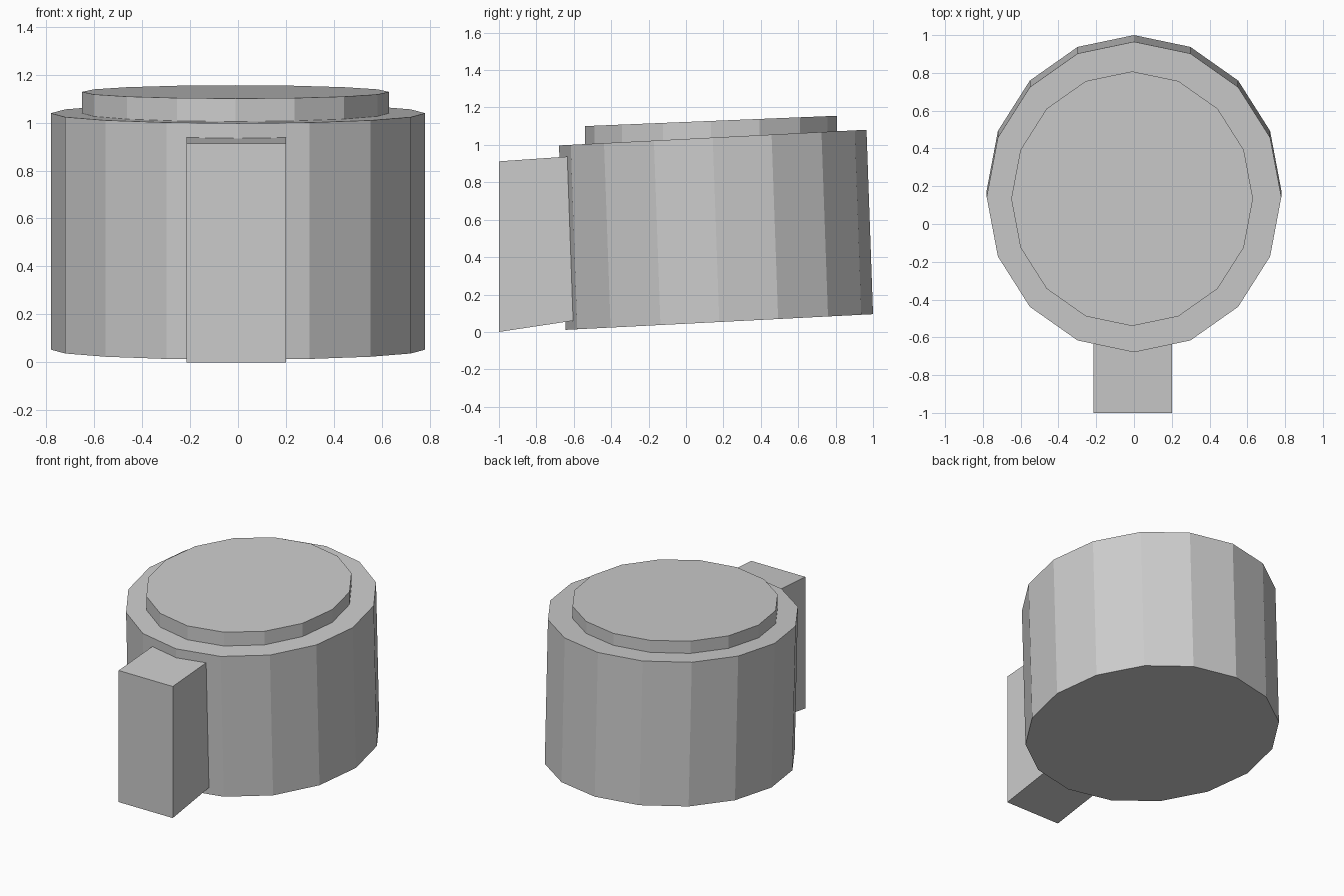
import bpy
import bmesh
from mathutils import Matrix, Vector

cube = bpy.data.objects.get("Cube")
if cube:
    bpy.data.objects.remove(cube, do_unlink=True)

grey = bpy.data.materials.new("plain grey")
grey.use_nodes = True
colour = (0.6, 0.6, 0.6, 1)
grey.diffuse_color = colour
grey.node_tree.nodes["Principled BSDF"].inputs["Base Color"].default_value = colour


def add_object(name, bm):
    bmesh.ops.recalc_face_normals(bm, faces=bm.faces)
    mesh = bpy.data.meshes.new(name)
    bm.to_mesh(mesh)
    bm.free()
    mesh.materials.append(grey)
    obj = bpy.data.objects.new(name, mesh)
    bpy.context.collection.objects.link(obj)


def drum(name, bottom, top, rx, ry, slope):
    """Sixteen-sided drum between two centres, its ends rising towards the back."""
    bm = bmesh.new()
    bmesh.ops.create_cone(bm, cap_ends=True, segments=16,
                          radius1=1, radius2=1, depth=1)
    low, high = Vector(bottom), Vector(top)
    axis, mid = high - low, (low + high) / 2
    skew = Matrix(((rx, 0, axis.x, mid.x),
                   (0, ry, axis.y, mid.y),
                   (0, ry * slope, axis.z, mid.z),
                   (0, 0, 0, 1)))
    bm.transform(skew)
    add_object(name, bm)


# Tilted main body and the shallow lid on top
drum("body", (0, 0.178, 0.053), (0, 0.143, 1.039), 0.78, 0.822, 0.051)
drum("lid", (-0.01, 0.134, 1.03), (-0.01, 0.134, 1.128), 0.64, 0.674, 0.041)

# Front block: a tapered side profile extruded across, ending inside the body
bm = bmesh.new()
profile = [(-1, 0), (-0.45, 0.083), (-0.45, 0.95), (-1, 0.912)]
side = bm.faces.new([bm.verts.new((-0.215, y, z)) for y, z in profile])
extruded = bmesh.ops.extrude_face_region(bm, geom=[side])["geom"]
bmesh.ops.translate(bm, vec=(0.415, 0, 0),
                    verts=[v for v in extruded if isinstance(v, bmesh.types.BMVert)])
# Close the starting end if the extrusion removed it
bmesh.ops.holes_fill(bm, edges=bm.edges, sides=4)
add_object("front_block", bm)
